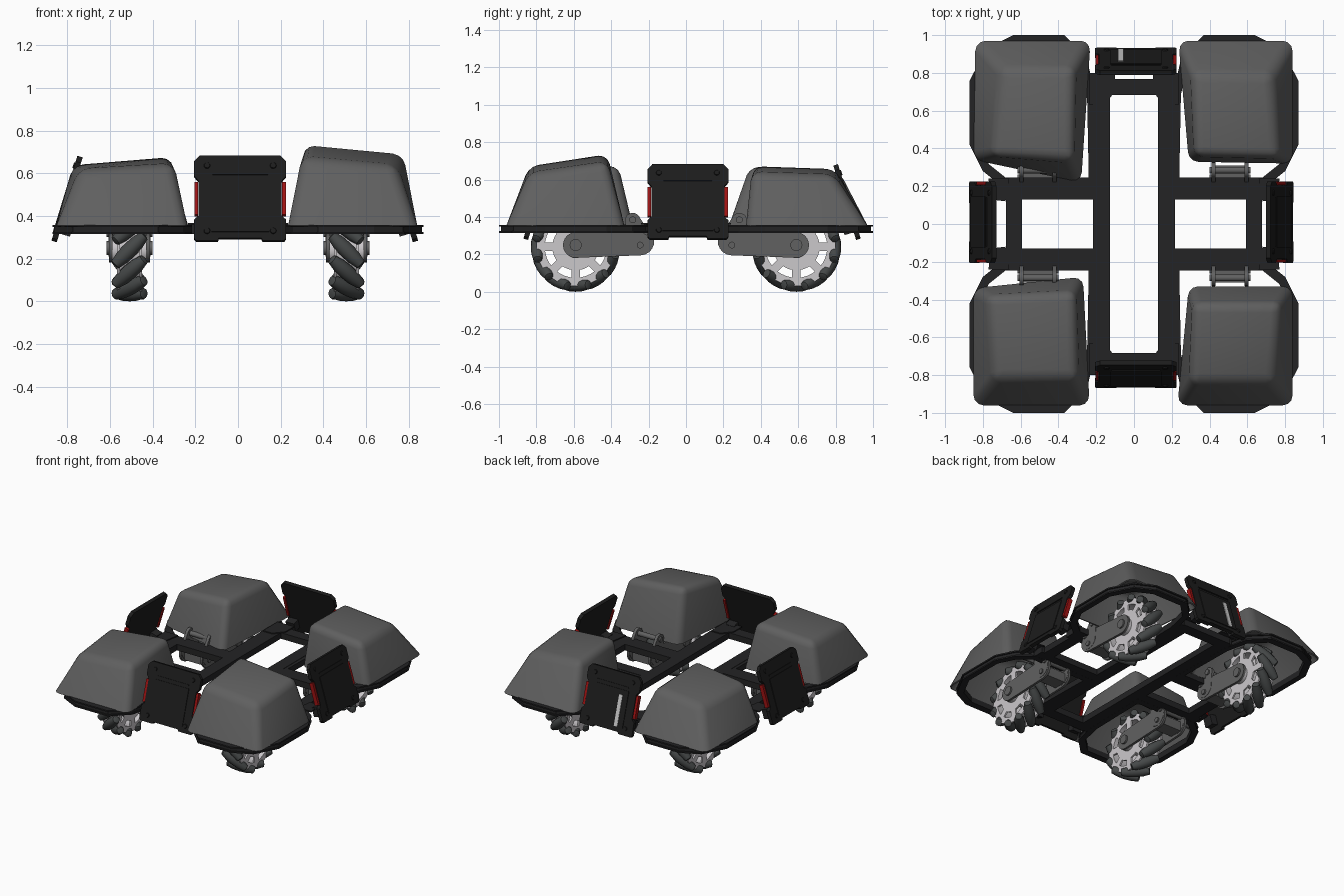
import bpy, bmesh
from math import sin, cos, pi, radians, atan2
from mathutils import Matrix, Vector

old = bpy.data.objects.get("Cube")
if old:
    bpy.data.objects.remove(old)


def material(name, *rgb):
    m = bpy.data.materials.new(name)
    m.use_nodes = True
    m.diffuse_color = (*rgb, 1)
    m.node_tree.nodes["Principled BSDF"].inputs["Base Color"].default_value = (*rgb, 1)
    return m


GREY = material("cover grey", .115, .115, .115)
BLACK = material("frame black", .017, .017, .018)
PANEL = material("panel black", .012, .012, .012)
RED = material("light red", .35, .006, .006)
METAL = material("wheel silver", .6, .58, .6)
RUBBER = material("roller grey", .06, .065, .065)
ARM = material("arm grey", .12, .12, .12)
WHITE = material("stripe white", .6, .6, .6)
I = Matrix.Identity(4)
T = Matrix.Translation


def loft(bm, loops, caps=(True, True), closed=False):
    """Join point loops with quads and cap the ends."""
    rows = [[bm.verts.new(p) for p in loop] for loop in loops]
    pairs = list(zip(rows, rows[1:] + rows[:1]))
    for a, b in pairs if closed else pairs[:-1]:
        for i in range(len(a)):
            j = (i + 1) % len(a)
            bm.faces.new((a[i], a[j], b[j], b[i]))
    for row, cap in zip((rows[0], rows[-1]), caps):
        if cap and not closed:
            bm.faces.new(row)


def box(bm, center, size):
    bmesh.ops.create_cube(bm, size=1, matrix=T(center) @ Matrix.Diagonal((*size, 1)))


def prism_x(bm, outline, x0, x1):
    loft(bm, [[(x, y, z) for y, z in outline] for x in (x0, x1)])


def lathe_x(bm, profile, matrix=I, n=24, closed=False):
    """Revolve (x, radius) pairs about the x axis."""
    loft(bm, [[matrix @ Vector((x, r * cos(2 * pi * k / n), r * sin(2 * pi * k / n)))
               for k in range(n)] for x, r in profile], closed=closed)


def finish(bm, name, mat, matrix=I, angle=35):
    bmesh.ops.recalc_face_normals(bm, faces=bm.faces)
    for f in bm.faces:
        f.smooth = True
    for e in bm.edges:
        e.smooth = e.is_manifold and e.calc_face_angle(0) < radians(angle)
    mesh = bpy.data.meshes.new(name)
    bm.to_mesh(mesh)
    bm.free()
    mesh.materials.append(mat)
    ob = bpy.data.objects.new(name, mesh)
    ob.matrix_world = matrix
    bpy.context.collection.objects.link(ob)
    return ob


def capsule(c1, r1, c2, r2, n=10):
    a = atan2(c2[1] - c1[1], c2[0] - c1[0])
    pts = []
    for c, r, start in ((c2, r2, a - pi / 2), (c1, r1, a + pi / 2)):
        pts += [(c[0] + r * cos(start + pi * k / n), c[1] + r * sin(start + pi * k / n))
                for k in range(n + 1)]
    return pts


# Wheel covers: base corners, then top corners with heights
COVERS = {
    "back_left": ([(.29, .33), (.235, .97), (.84, .97), (.84, .32)],
                  [(.32, .36, .675), (.31, .8, .66), (.73, .79, .625), (.77, .35, .64)]),
    "front_left": ([(.29, -.33), (.23, -.96), (.84, -.96), (.84, -.33)],
                   [(.31, -.42, .74), (.3, -.84, .675), (.74, -.84, .635), (.78, -.42, .695)]),
    "front_right": ([(-.27, -.28), (-.235, -.96), (-.85, -.96), (-.85, -.34)],
                    [(-.31, -.36, .68), (-.3, -.82, .645), (-.74, -.82, .62), (-.78, -.38, .64)]),
    "back_right": ([(-.28, .22), (-.23, .97), (-.84, .97), (-.85, .34)],
                   [(-.32, .34, .675), (-.32, .82, .65), (-.7, .82, .61), (-.75, .36, .635)]),
}
for name, (base, top) in COVERS.items():
    bm = bmesh.new()
    loft(bm, [[(x, y, .355) for x, y in base], top], caps=(False, True))
    edges = [e for e in bm.edges if not e.is_boundary]
    bmesh.ops.bevel(bm, geom=edges, offset=.05, segments=3, profile=.5, affect='EDGES')
    ob = finish(bm, name + "_cover", GREY, angle=40)
    shell = ob.modifiers.new("shell", 'SOLIDIFY')
    shell.thickness = .01

# Channel-shaped rim under each cover
RIM = [(.2, .2), (.21, .7), (.25, .88), (.37, 1), (.64, 1), (.78, .93),
       (.87, .76), (.87, .42), (.8, .28), (.7, .2)]
mid = Vector((.53, .58))


def rim_loop(scale, z, sx, sy):
    pts = [mid + (Vector(p) - mid) * scale for p in RIM]
    return [(sx * p.x, sy * p.y, z) for p in pts]


for sx, side in ((1, "left"), (-1, "right")):
    for sy, end in ((1, "back"), (-1, "front")):
        bm = bmesh.new()
        for outer, z0, z1 in ((1, .315, .325), (.975, .325, .348), (1, .348, .358)):
            loft(bm, [rim_loop(s, z, sx, sy) for s, z in
                      ((outer, z0), (outer, z1), (.88, z1), (.88, z0))], closed=True)
        finish(bm, f"{end}_{side}_rim", BLACK, angle=20)

# Frame rails, cross members and corner gussets
bm = bmesh.new()
for s in (1, -1):
    box(bm, (s * .172, 0, .338), (.092, 1.52, .045))
    box(bm, (s * .635, 0, .338), (.085, .3, .045))
    box(bm, (0, s * .725, .338), (.4, .085, .045))
    for t in (1, -1):
        box(bm, (t * .45, s * .172, .338), (.5, .085, .045))
        gusset = [(.1, .7), (.16, .63), (.235, .63), (.235, .8), (.1, .8)]
        loft(bm, [[(t * x, s * y, z) for x, y in gusset] for z in (.36, .368)])
        gusset = [(.68, .12), (.76, .13), (.77, .24), (.66, .24)]
        loft(bm, [[(t * x, s * y, z) for x, y in gusset] for z in (.36, .368)])
finish(bm, "frame", BLACK)

# Tilted end and side panels with lights
half = [(.1, -.195), (.105, -.208), (.205, -.208), (.216, -.195), (.216, -.105),
        (.195, -.085), (.195, .085), (.216, .11), (.216, .18), (.19, .208)]
outline = half + [(-u, w) for u, w in reversed(half)]
PANELS = {"front": (0, (.01, -.797, .48)), "back": (180, (.01, .862, .48)),
          "left": (90, (.772, .01, .48)), "right": (-90, (-.802, .01, .48))}
for name, (turn, pos) in PANELS.items():
    m = T(pos) @ Matrix.Rotation(radians(turn), 4, 'Z') @ Matrix.Rotation(radians(-17), 4, 'X')
    bm = bmesh.new()
    loft(bm, [[(u, d, w) for u, w in outline] for d in (-.012, .014)])
    box(bm, (0, -.014, -.035), (.27, .006, .26))
    box(bm, (0, -.014, .118), (.26, .006, .008))
    for u in (-.155, .155):
        for w in (-.16, .16):
            lathe_x(bm, [(.01, .016), (.018, .013)],
                    T((u, 0, w)) @ Matrix.Rotation(-pi / 2, 4, 'Z'), 12)
    finish(bm, name + "_panel", PANEL, m)
    bm = bmesh.new()
    for u in (-.206, .206):
        box(bm, (u, .006, 0), (.018, .03, .16))
    finish(bm, name + "_panel_lights", RED, m)
    # Brackets from the panel to the frame
    bm = bmesh.new()
    for u in (-.165, .165):
        box(bm, (u, .035, -.13), (.07, .06, .07))
    finish(bm, name + "_panel_brackets", BLACK, m)
    if name == "back":
        bm = bmesh.new()
        box(bm, (.08, -.018, -.05), (.028, .006, .22))
        finish(bm, "back_panel_stripe", WHITE, m)

# Wheels with slanted rollers, and their swing arms
for sx, side in ((1, "left"), (-1, "right")):
    for sy, end in ((1, "back"), (-1, "front")):
        label = f"{end}_{side}_"
        hub = T((sx * .508, sy * .59, .24))
        bm = bmesh.new()
        for x in (-.058, .046):
            lathe_x(bm, [(x, .21), (x + .012, .21), (x + .012, .165), (x, .165)], n=36, closed=True)
            lathe_x(bm, [(x, .125), (x + .012, .125)], n=30)
            for k in range(8):
                spoke = Matrix.Rotation(k * pi / 4, 4, 'X') @ T((x + .006, 0, .145))
                bmesh.ops.create_cube(bm, size=1, matrix=spoke @ Matrix.Diagonal((.012, .045, .06, 1)))
        lathe_x(bm, [(-.046, .18), (.046, .18), (.046, .165), (-.046, .165)], n=36, closed=True)
        lathe_x(bm, [(-.08, .06), (.08, .06)])
        finish(bm, label + "wheel_hub", METAL, hub)

        bm = bmesh.new()
        barrel = [(-.098, .016), (-.095, .024), (-.05, .034), (0, .037),
                  (.05, .034), (.095, .024), (.098, .016)]
        for k in range(12):
            place = (Matrix.Rotation(k * pi / 6, 4, 'X') @ T((0, 0, .203))
                     @ Matrix.Rotation(sx * sy * pi / 4, 4, 'Z'))
            lathe_x(bm, barrel, place, 12)
        finish(bm, label + "wheel_rollers", RUBBER, hub, 50)

        bm = bmesh.new()
        lower = capsule((sy * .59, .25), .068, (sy * .245, .27), .075)
        upper = capsule((sy * .25, .28), .07, (sy * .285, .38), .042)
        for x in (.413, .588):
            for shape, grow in ((lower, 0), (upper, .002)):
                prism_x(bm, shape, sx * (x - grow), sx * (x + .017 + grow))
        for y, z, r in ((.59, .25, .032), (.245, .25, .018), (.285, .385, .018), (.21, .32, .018)):
            lathe_x(bm, [(-.108, r), (.108, r)], T((sx * .508, sy * y, z)), 20)
        box(bm, (sx * .508, sy * .26, .25), (.16, .1, .07))
        finish(bm, label + "swing_arm", ARM)
